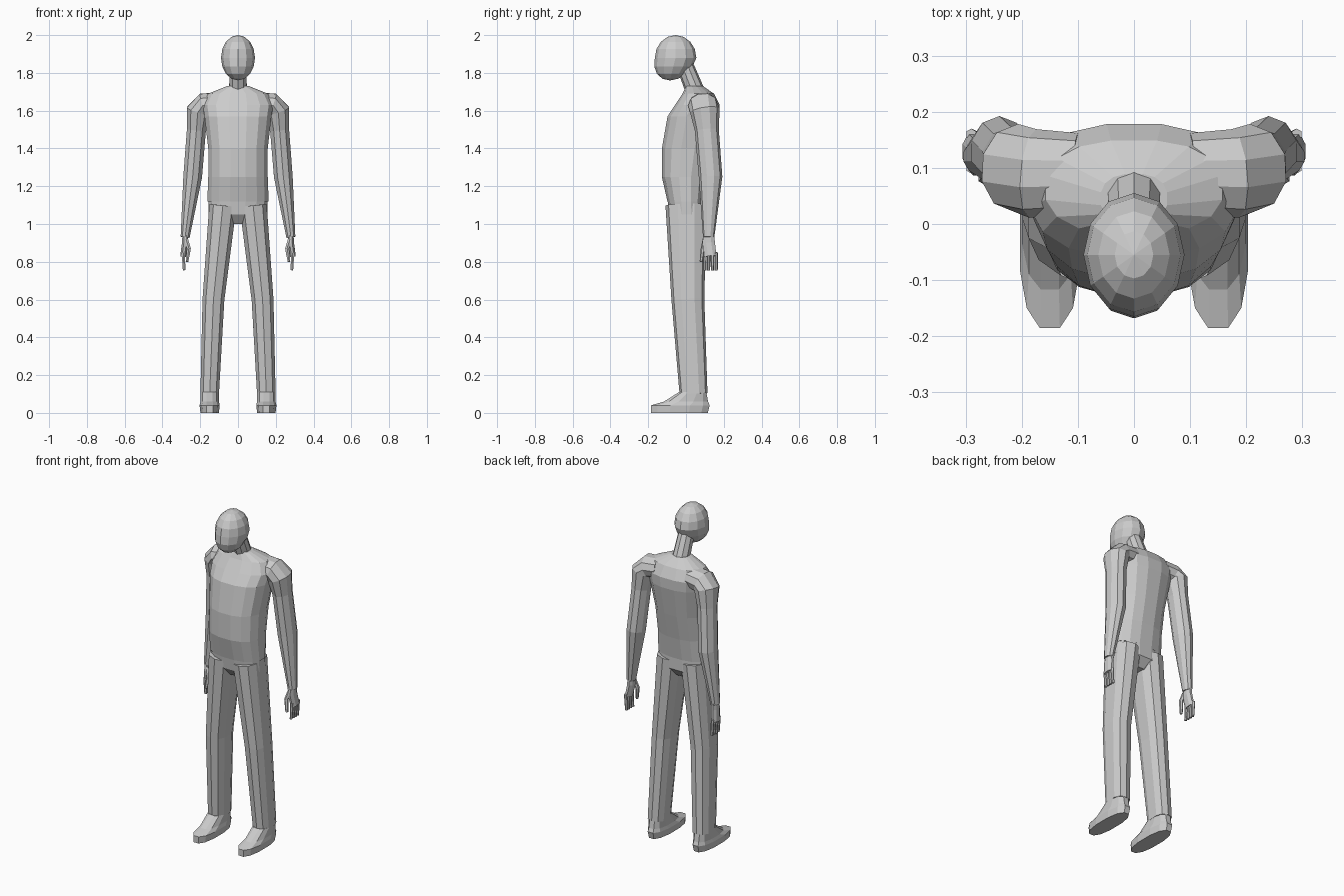
import bpy, bmesh
from math import cos, sin, pi, copysign
from mathutils import Vector

if "Cube" in bpy.data.objects:
    bpy.data.objects.remove(bpy.data.objects["Cube"])

colour = (0.6, 0.6, 0.6, 1)
grey = bpy.data.materials.new("light grey")
grey.use_nodes = True
grey.diffuse_color = colour
grey.node_tree.nodes["Principled BSDF"].inputs["Base Color"].default_value = colour


def add_part(name, bm):
    """Turn a finished bmesh into a flat-shaded grey object."""
    bmesh.ops.recalc_face_normals(bm, faces=bm.faces)
    mesh = bpy.data.meshes.new(name)
    bm.to_mesh(mesh)
    bm.free()
    mesh.materials.append(grey)
    bpy.context.collection.objects.link(bpy.data.objects.new(name, mesh))


def outline(sides, power):
    """Unit circle squared off by the given power."""
    def squared(value):
        return copysign(abs(value) ** (2 / power), value)
    angles = [2 * pi * (i + 0.5) / sides for i in range(sides)]
    return [(squared(cos(a)), squared(sin(a))) for a in angles]


def skin(name, rings):
    """Join rings of points into one closed surface."""
    bm = bmesh.new()
    rows = [[bm.verts.new(point) for point in ring] for ring in rings]
    for low, high in zip(rows, rows[1:]):
        for i in range(len(low)):
            bm.faces.new((low[i - 1], low[i], high[i], high[i - 1]))
    bm.faces.new(rows[0])
    bm.faces.new(rows[-1])
    add_part(name, bm)


def stack(name, levels, x=0, sides=12):
    """Level rings: height, half width, front, back."""
    shape = outline(sides, 2.4)
    skin(name, [[(x + width * u, (front + back + v * (back - front)) / 2, height)
                 for u, v in shape] for height, width, front, back in levels])


def limb(name, stations, side=1, depth=1, sides=8, power=2):
    """Rings square to a path: x, y, z, radius; depth widens them along y."""
    shape = outline(sides, power)
    path = [Vector((side * x, y, z)) for x, y, z, radius in stations]
    rings = []
    for i, centre in enumerate(path):
        along = path[min(i + 1, len(path) - 1)] - path[max(i - 1, 0)]
        across = along.cross(Vector((0, 1, 0))).normalized()
        deep = across.cross(along).normalized()
        radius = stations[i][-1]
        rings.append([centre + radius * (u * across + v * depth * deep) for u, v in shape])
    skin(name, rings)


# Head: a sphere whose lower half slides forward to the chin
bm = bmesh.new()
bmesh.ops.create_uvsphere(bm, u_segments=12, v_segments=8, radius=1)
for vert in bm.verts:
    x, y, z = vert.co
    jaw = max(0, -z)
    vert.co = (0.09 * x, 0.11 * y - 0.055 - 0.03 * jaw, 1.88 + 0.12 * z)
add_part("head", bm)

# Neck leaning forward
limb("neck", [(0, .05, 1.7, .05), (0, -.01, 1.85, .045)], sides=10)

# Torso with a rounded upper back
stack("torso", [
    (1.12, .165, -.1, .1), (1.25, .16, -.13, .12), (1.4, .16, -.13, .15), (1.57, .18, -.1, .18),
    (1.63, .19, -.06, .18), (1.69, .16, -.02, .15), (1.73, .06, 0, .09)], sides=16)

# Hips bridging the legs
stack("hips", [(1, .06, -.05, .06), (1.05, .16, -.09, .1), (1.13, .16, -.1, .1)], sides=16)

for label, side in (("left", 1), ("right", -1)):
    # Arm from inside the shoulder to the wrist
    limb(label + "_arm", [
        (.1, .09, 1.64, .06), (.18, .09, 1.63, .066), (.21, .1, 1.6, .066),
        (.22, .11, 1.5, .053), (.24, .13, 1.25, .052), (.28, .12, .93, .025)],
        side, depth=1.2, sides=10)

    # Hand: palm, four fingers and a thumb
    limb(label + "_palm", [(.28, .12, .95, .015), (.28, .12, .9, .018), (.29, .13, .83, .017)],
         side, depth=2)
    for number, finger in enumerate(("index", "middle", "ring", "little")):
        y = .1 + .02 * number
        limb(f"{label}_{finger}_finger", [(.29, y, .85, .01), (.285, y, .755, .008)], side, sides=6)
    limb(label + "_thumb", [(.275, .1, .92, .012), (.26, .09, .87, .012), (.27, .08, .8, .008)],
         side, sides=6)

    # Trouser leg
    limb(label + "_leg", [(.08, 0, 1.1, .075), (.13, .01, .6, .06), (.15, .04, .1, .051)],
         side, depth=1.45, sides=10, power=2.6)

    # Shoe with a flat sole and a low toe
    stack(label + "_shoe", [
        (0, .05, -.19, .12), (.04, .055, -.19, .13), (.06, .05, -.12, .12), (.11, .05, -.04, .11)],
        x=side * .15)
